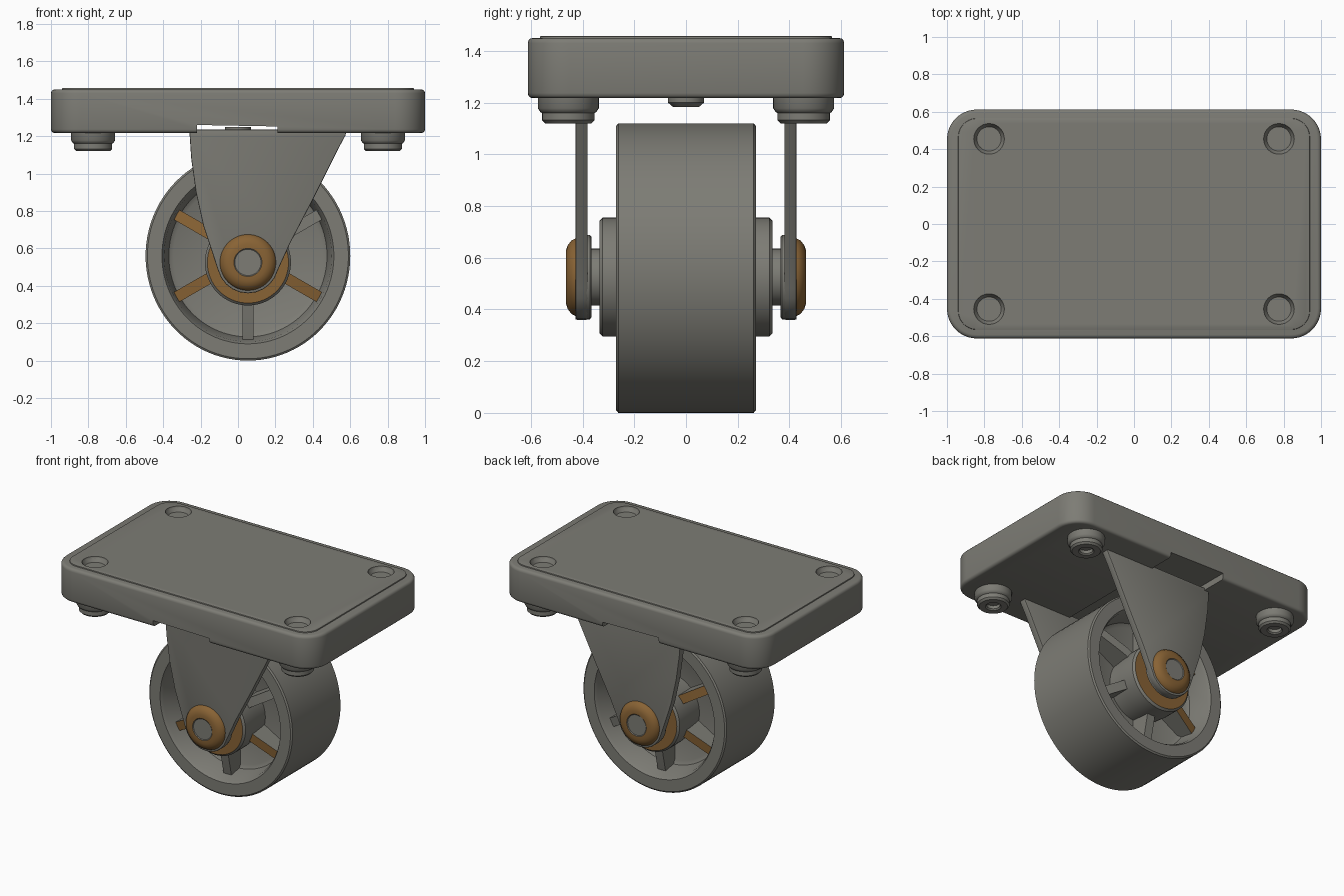
import bpy, bmesh, math
from mathutils import Vector

if "Cube" in bpy.data.objects:
    bpy.data.objects.remove(bpy.data.objects["Cube"])


def material(name, rgb):
    m = bpy.data.materials.new(name)
    m.diffuse_color = (*rgb, 1)
    m.use_nodes = True
    m.node_tree.nodes["Principled BSDF"].inputs["Base Color"].default_value = m.diffuse_color
    return m


GREY = material("warm_grey", (0.205, 0.202, 0.178))
ORANGE = material("bronze_orange", (0.25, 0.125, 0.035))


def finish(name, bm, angle=35):
    bmesh.ops.recalc_face_normals(bm, faces=bm.faces[:])
    me = bpy.data.meshes.new(name)
    bm.to_mesh(me)
    bm.free()
    me.materials.append(GREY)
    me.materials.append(ORANGE)
    ob = bpy.data.objects.new(name, me)
    bpy.context.collection.objects.link(ob)
    smooth(ob, angle)
    return ob


def smooth(ob, angle=35):
    bpy.ops.object.select_all(action='DESELECT')
    ob.select_set(True)
    bpy.context.view_layer.objects.active = ob
    bpy.ops.object.shade_smooth_by_angle(angle=math.radians(angle))


def prism(name, pts, vec, bevel=0.0, segs=3):
    """Extrude a closed 3D outline along vec, rounding its two rims."""
    bm = bmesh.new()
    vec = Vector(vec)
    base = bm.faces.new([bm.verts.new(p) for p in pts])
    ext = bmesh.ops.extrude_face_region(bm, geom=[base])
    top = [g for g in ext['geom'] if isinstance(g, bmesh.types.BMVert)]
    bmesh.ops.translate(bm, verts=top, vec=vec)
    bmesh.ops.recalc_face_normals(bm, faces=bm.faces[:])
    if bevel:
        d = vec.normalized()
        rims = [e for e in bm.edges
                if abs((e.verts[0].co - e.verts[1].co).dot(d)) < 1e-5]
        bmesh.ops.bevel(bm, geom=rims, offset=bevel, segments=segs,
                        profile=0.5, affect='EDGES')
    return finish(name, bm)


def lathe(name, centre, prof, axis='Y', n=64, orange=()):
    """Revolve (radius, offset) points; 'orange' lists coloured segments."""
    bm = bmesh.new()
    c = Vector(centre)
    rings = []
    for r, h in prof:
        if r < 1e-6:
            rings.append([bm.verts.new(c + Vector((0, h, 0) if axis == 'Y' else (0, 0, h)))])
            continue
        ring = []
        for i in range(n):
            a = 2 * math.pi * i / n
            u, v = r * math.cos(a), r * math.sin(a)
            ring.append(bm.verts.new(c + Vector((u, h, v) if axis == 'Y' else (u, v, h))))
        rings.append(ring)
    for k in range(len(rings) - 1):
        A, B = rings[k], rings[k + 1]
        for i in range(n):
            j = (i + 1) % n
            if len(A) == 1:
                f = bm.faces.new((A[0], B[i], B[j]))
            elif len(B) == 1:
                f = bm.faces.new((A[i], A[j], B[0]))
            else:
                f = bm.faces.new((A[i], A[j], B[j], B[i]))
            f.material_index = 1 if k in orange else 0
    bmesh.ops.remove_doubles(bm, verts=bm.verts[:], dist=1e-6)
    return finish(name, bm)


def rounded_rect(hx, hy, r, z, n=10):
    pts = []
    for q, (sx, sy) in enumerate([(1, 1), (-1, 1), (-1, -1), (1, -1)]):
        for i in range(n + 1):
            a = math.pi / 2 * (q + i / n)
            pts.append((sx * (hx - r) + r * math.cos(a), sy * (hy - r) + r * math.sin(a), z))
    return pts


def cut(target, cutter):
    m = target.modifiers.new("cut", 'BOOLEAN')
    m.operation, m.object, m.solver = 'DIFFERENCE', cutter, 'EXACT'
    bpy.ops.object.select_all(action='DESELECT')
    target.select_set(True)
    bpy.context.view_layer.objects.active = target
    bpy.ops.object.modifier_apply(modifier=m.name)
    bpy.data.objects.remove(cutter, do_unlink=True)


# Mounting plate with notch, raised top panel and countersunk holes
plate = prism("mounting_plate", rounded_rect(1, 0.612, 0.16, 1.217), (0, 0, 0.233), 0.02)
panel = prism("top_panel", rounded_rect(0.94, 0.565, 0.1, 1.44), (0, 0, 0.018), 0.005, 2)
cut(plate, prism("notch_cutter", [(-0.22, -1, 1.1), (0.21, -1, 1.1), (0.21, -1, 1.252), (-0.22, -1, 1.26)],
                 (0, 2, 0)))
CORNERS = [(sx * 0.775, sy * 0.455) for sx in (-1, 1) for sy in (-1, 1)]
for x, y in CORNERS:
    for body in (plate, panel):
        cut(body, lathe("hole_cutter", (x, y, 0),
                        [(0, 1.425), (0.065, 1.425), (0.082, 1.455), (0.082, 1.6), (0, 1.6)], 'Z', 32))
smooth(plate)
smooth(panel)

# Flanged bolts under the corners
for x, y in CORNERS:
    lathe("corner_bolt", (x, y, 0),
          [(0, 1.25), (0.118, 1.25), (0.118, 1.178), (0.108, 1.163), (0.102, 1.16), (0.102, 1.132),
           (0.09, 1.12), (0.05, 1.12), (0.042, 1.128), (0.042, 1.15), (0, 1.15)], 'Z', 32)

# Small kingpin nut under the plate centre
lathe("kingpin_nut", (0, 0, 0), [(0, 1.25), (0.07, 1.25), (0.07, 1.2), (0.05, 1.183), (0, 1.183)], 'Z', 32)

# Wheel: rim, tapered inner wall and web
CX, CZ, AZ = 0.053, 0.56, 0.525
half = [(0.1, 0.09), (0.40, 0.09), (0.425, 0.105), (0.45, 0.25), (0.462, 0.27),
        (0.54, 0.27), (0.55, 0.262)]
wheel = lathe("wheel", (0, 0, 0), half + [(r, -y) for r, y in reversed(half)] + [half[0]], n=96)
wheel.location = (CX, 0, CZ)
wheel.scale = (0.995, 1, 1.018)

# Tapered spokes; some have coloured front or back strips
for deg in range(30, 360, 60):
    a = math.radians(deg)
    d, t = Vector((math.cos(a), 0, math.sin(a))), Vector((-math.sin(a), 0, math.cos(a))) * 0.03
    prof = [(0.12, -0.25), (0.25, -0.235), (0.45, -0.19), (0.45, 0.19), (0.25, 0.235), (0.12, 0.25)]
    o = Vector((CX, 0, CZ)) - t
    spoke = prism("spoke", [o + d * r + Vector((0, y, 0)) for r, y in prof], 2 * t)
    for f in spoke.data.polygons:
        front, back = f.normal.y < -0.5, f.normal.y > 0.5
        if (front and deg in (150, 210, 330)) or (back and deg in (150, 210)):
            f.material_index = 1

# Hub with coloured end rings
lathe("hub", (CX, 0, AZ), [(0, -0.335), (0.1, -0.335), (0.217, -0.335), (0.23, -0.322), (0.23, -0.2),
                           (0.21, 0), (0.23, 0.2), (0.23, 0.322), (0.217, 0.335), (0.1, 0.335), (0, 0.335)],
      orange=(1, 8))

# Axle
lathe("axle", (CX, 0, AZ), [(0, -0.4), (0.11, -0.4), (0.11, 0.4), (0, 0.4)], n=48)

# Fork legs, end bosses and axle caps on both sides
bottom = [(CX + 0.165 * math.cos(math.radians(g)), AZ + 0.165 * math.sin(math.radians(g)))
          for g in range(195, 346, 15)]
outline = [(0.58, 1.235), (0.575, 1.205), (0.535, 1.13), (0.40, 0.86), (0.28, 0.63)]
left = [(-0.185, 0.72), (-0.225, 0.90), (-0.25, 1.08), (-0.258, 1.2), (-0.258, 1.235)]
for s in (-1, 1):
    prism("fork_leg", [(x, s * 0.38, z) for x, z in left[::-1] + bottom + outline[::-1]],
          (0, s * 0.048, 0), 0.006, 2)
    lathe("leg_boss", (CX, 0, AZ), [(0, s * 0.365), (0.155, s * 0.365), (0.163, s * 0.372),
                                    (0.163, s * 0.395), (0, s * 0.395)])
    lathe("axle_cap", (CX, 0, AZ), [(0, s * 0.40), (0.15, s * 0.40), (0.151, s * 0.425), (0.142, s * 0.443),
                                    (0.122, s * 0.458), (0.10, s * 0.465), (0.075, s * 0.465),
                                    (0.07, s * 0.461), (0, s * 0.461)],
          orange=(0, 1, 2, 3, 4, 5))
